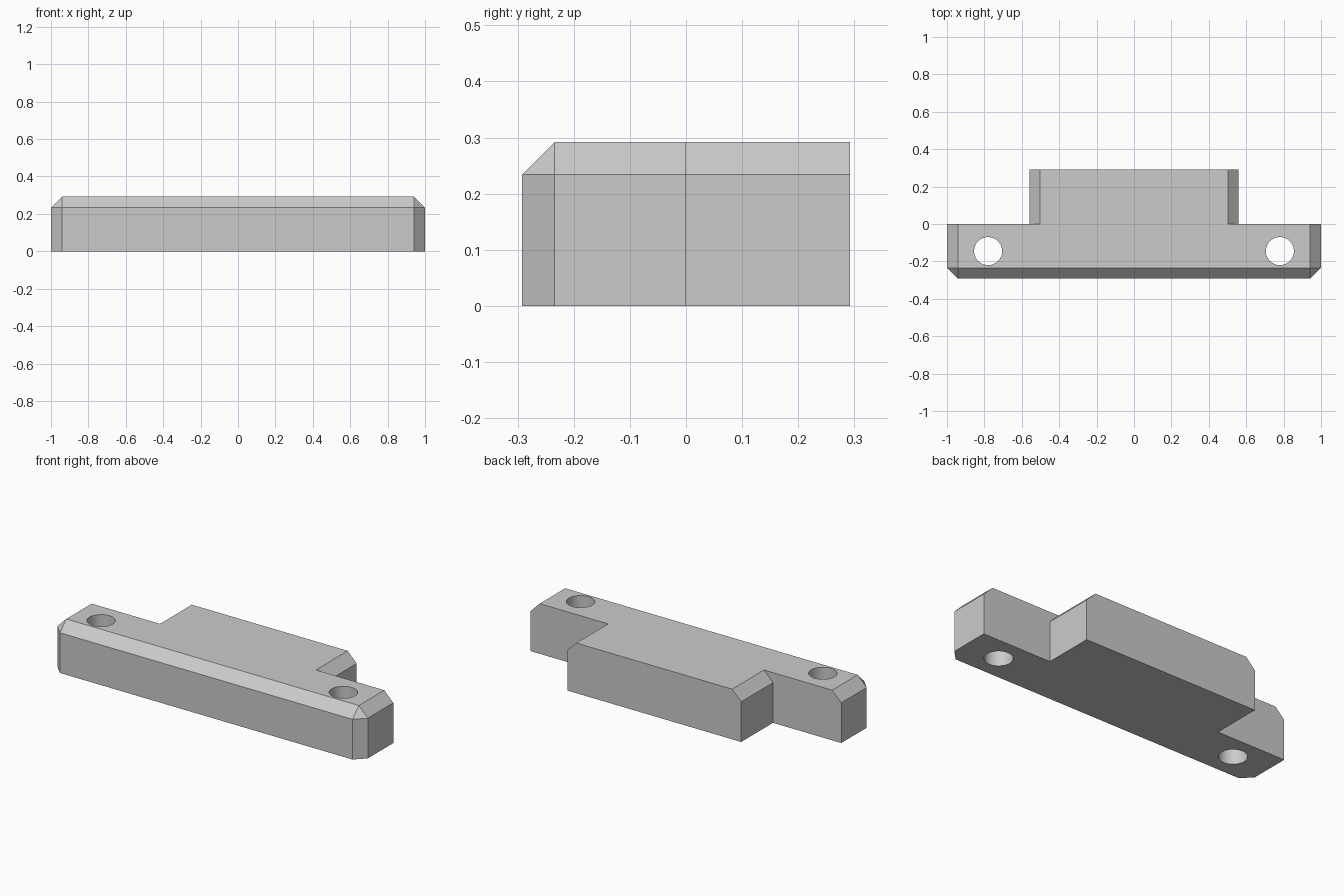
import bpy, bmesh, math

if "Cube" in bpy.data.objects:
    bpy.data.objects.remove(bpy.data.objects["Cube"])

HALF_Y, HEIGHT, CH = 0.292, 0.292, 0.058   # half depth, height, chamfer size
TONGUE = 0.56                              # half width of the rear tongue
MID = HEIGHT - CH

grey = bpy.data.materials.new("light grey")
grey.diffuse_color = (0.6, 0.6, 0.6, 1)
grey.use_nodes = True
grey.node_tree.nodes["Principled BSDF"].inputs["Base Color"].default_value = grey.diffuse_color


def mirrored(half):
    """Close a right-hand outline (front to back) with its left-hand mirror."""
    return half + [(-x, y) for x, y in reversed(half)]


# T-shaped outline of the walls, and of the top after the chamfers
wall = mirrored([(1 - CH, -HALF_Y), (1, -HALF_Y + CH), (1, 0),
                 (TONGUE, 0), (TONGUE, HALF_Y)])
top = mirrored([(1 - CH, -HALF_Y + CH), (1 - CH, -HALF_Y + CH), (1 - CH, 0),
                (TONGUE - CH, 0), (TONGUE - CH, HALF_Y)])

# Bracket body: floor, wall top and chamfered top rings
bm = bmesh.new()
rings = [[bm.verts.new((x, y, z)) for x, y in outline]
         for outline, z in ((wall, 0), (wall, MID), (top, HEIGHT))]
n = len(wall)
for low, high in zip(rings, rings[1:]):
    for i in range(n):
        j = (i + 1) % n
        bm.faces.new((low[i], low[j], high[j], high[i]))
bm.faces.new(rings[0][::-1])
bm.faces.new(rings[-1])
bmesh.ops.remove_doubles(bm, verts=bm.verts[:], dist=1e-5)
bmesh.ops.recalc_face_normals(bm, faces=bm.faces[:])
mesh = bpy.data.meshes.new("bracket_body")
bm.to_mesh(mesh)
bm.free()
mesh.materials.append(grey)
body = bpy.data.objects.new("bracket_body", mesh)
bpy.context.collection.objects.link(body)

# Screw holes through both ends
for side in (-1, 1):
    bpy.ops.mesh.primitive_cylinder_add(vertices=48, radius=0.075, depth=1,
                                        location=(side * 0.78, -0.145, HEIGHT / 2))
    cutter = bpy.context.object
    cutter.name = "hole_cutter"
    cutter.hide_render = True
    cutter.data.materials.append(grey)
    cut = body.modifiers.new("screw_hole", 'BOOLEAN')
    cut.operation = 'DIFFERENCE'
    cut.solver = 'EXACT'
    cut.object = cutter
    bpy.context.view_layer.objects.active = body
    bpy.ops.object.modifier_apply(modifier=cut.name)
    bpy.data.objects.remove(cutter)

# Smooth hole walls, sharp edges elsewhere
bpy.ops.object.select_all(action='DESELECT')
body.select_set(True)
bpy.context.view_layer.objects.active = body
bpy.ops.object.shade_smooth_by_angle(angle=math.radians(30))
